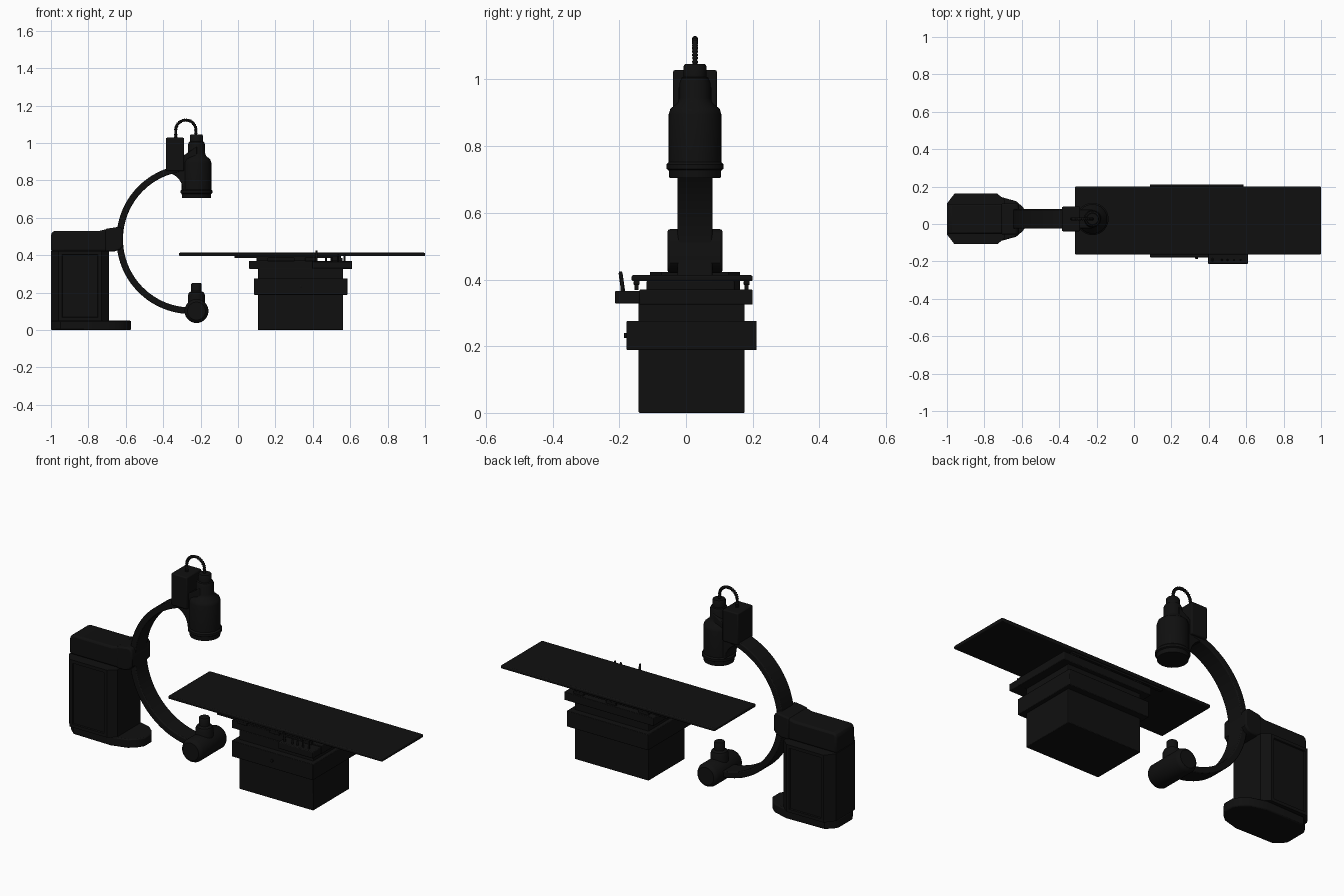
import bpy, bmesh, math
from math import sin, cos, pi, radians
from mathutils import Matrix, Vector

if "Cube" in bpy.data.objects:
    bpy.data.objects.remove(bpy.data.objects["Cube"])

dark = bpy.data.materials.new("dark_finish")
dark.diffuse_color = (0.005, 0.005, 0.005, 1)
dark.use_nodes = True
dark.node_tree.nodes["Principled BSDF"].inputs["Base Color"].default_value = dark.diffuse_color
CY = 0.027            # centre line of the imaging arm in y


def finish(name, bm, bevel=0.0, segments=2):
    bmesh.ops.recalc_face_normals(bm, faces=bm.faces)
    me = bpy.data.meshes.new(name)
    bm.to_mesh(me)
    bm.free()
    ob = bpy.data.objects.new(name, me)
    bpy.context.collection.objects.link(ob)
    me.materials.append(dark)
    if bevel:
        m = ob.modifiers.new("soft_edges", 'BEVEL')
        m.width, m.segments, m.limit_method = bevel, segments, 'ANGLE'
        m.angle_limit = radians(40)
    bpy.ops.object.select_all(action='DESELECT')
    ob.select_set(True)
    bpy.context.view_layer.objects.active = ob
    bpy.ops.object.shade_smooth_by_angle(angle=radians(35))
    return ob


def prism(name, pts, axis, lo, hi, bevel=0.0, inset=None):
    """Extrude an xy outline along z, or an xz outline along y."""
    bm = bmesh.new()
    put = (lambda a, b, h: (a, b, h)) if axis == 'z' else (lambda a, b, h: (a, h, b))
    face = bm.faces.new([bm.verts.new(put(a, b, lo)) for a, b in pts])
    ext = bmesh.ops.extrude_face_region(bm, geom=[face])
    off = Vector(put(0, 0, hi - lo))
    bmesh.ops.translate(bm, vec=off, verts=[v for v in ext['geom'] if isinstance(v, bmesh.types.BMVert)])
    bmesh.ops.recalc_face_normals(bm, faces=bm.faces)
    if inset:
        sides = [f for f in bm.faces if abs(f.normal.y) > 0.99]
        bmesh.ops.inset_individual(bm, faces=sides, thickness=inset, depth=0)
        bmesh.ops.inset_individual(bm, faces=sides, thickness=0.004, depth=-0.006)
    return finish(name, bm, bevel)


def box(name, x0, x1, y0, y1, z0, z1, bevel=0.003):
    return prism(name, [(x0, y0), (x1, y0), (x1, y1), (x0, y1)], 'z', z0, z1, bevel)


def lathe(name, profile, origin, tilt=None, steps=40):
    """Spin (radius, height) points round z, then tilt and place."""
    bm = bmesh.new()
    vs = [bm.verts.new((r, 0, h)) for r, h in profile]
    es = [bm.edges.new(p) for p in zip(vs, vs[1:])]
    bmesh.ops.spin(bm, geom=vs + es, cent=(0, 0, 0), axis=(0, 0, 1), angle=2 * pi, steps=steps)
    bmesh.ops.remove_doubles(bm, verts=bm.verts, dist=1e-5)
    m = Matrix.Translation(origin) @ (tilt or Matrix())
    bmesh.ops.transform(bm, matrix=m, verts=bm.verts)
    return finish(name, bm)


def rod(name, r, h, origin, tilt=None):
    return lathe(name, [(0, 0), (r, 0), (r, h * 0.9), (r * 0.7, h), (0, h)], origin, tilt, 16)


def mirrored(half):
    """Complete an outline of (x, half width) about the arm centre line."""
    return [(x, CY + w) for x, w in half] + [(x, CY - w) for x, w in reversed(half)]


# Stand: foot, cabinet with side panels, head and collar
prism("stand_foot", mirrored([(-1, .06), (-.985, .085), (-.95, .115), (-.72, .12), (-.63, .095),
                              (-.595, .065), (-.572, .03)]), 'z', 0, .05, .006)
prism("stand_cabinet", mirrored([(-1, .083), (-.96, .135), (-.73, .135), (-.69, .1)]),
      'z', .048, .422, 0, .025)
prism("stand_head", [(-1, .42), (-1, .515), (-.985, .53), (-.74, .53), (-.7, .54), (-.66, .54),
                     (-.66, .425), (-.7, .42)], 'y', CY - .08, CY + .08, .012)
prism("arm_collar", [(-.71, .42), (-.71, .54), (-.64, .551), (-.625, .548), (-.614, .53),
                     (-.614, .45), (-.63, .43), (-.66, .42)], 'y', CY - .083, CY + .083, .008)

# C-shaped arm with side grooves
angles = [radians(100 + 174 * i / 48) for i in range(49)]


def arc(r):
    return [(-.25 + r * cos(a), .485 + r * sin(a)) for a in angles]


prism("c_arm", arc(.4) + arc(.365)[::-1], 'y', CY - .052, CY + .052, .005)

# Upper detector: mounting box, curved gusset and bottle-shaped housing
box("detector_mount", -.385, -.288, CY - .066, CY + .066, .85, 1.028, .006)
gusset = [(-.385 + .09 * sin(t), .745 + .095 * cos(t)) for t in [i * pi / 20 for i in range(11)]]
prism("detector_gusset", gusset + [(-.22, .745), (-.22, .98), (-.385, .87)], 'y',
      CY - .05, CY + .05, .004)
lathe("detector_housing", [(0, .705), (.077, .705), (.079, .728), (.086, .732), (.086, .745),
                           (.079, .752), (.079, .895), (.074, .912), (.052, .93), (.046, .945),
                           (.046, .99), (.04, 1.005), (.034, 1.008), (.034, 1.04), (.03, 1.046),
                           (0, 1.046)], (-.222, CY, 0))

# Ribbed cable looping over the detector
curve = bpy.data.curves.new("detector_cable", 'CURVE')
curve.dimensions, curve.bevel_depth, curve.bevel_resolution = '3D', .009, 2
path = [(-.333, 1.02 + .002 * i) for i in range(15)]
path += [(-.279 - .054 * cos(t), 1.068 + .054 * sin(t)) for t in [i * pi / 64 for i in range(65)]]
path += [(-.225, 1.066 - .003 * i) for i in range(10)]
sp = curve.splines.new('POLY')
sp.points.add(len(path) - 1)
for i, (x, z) in enumerate(path):
    sp.points[i].co = (x, CY, z, 1)
    sp.points[i].radius = 1.0 if i % 4 < 2 else .72
curve.materials.append(dark)
bpy.context.collection.objects.link(bpy.data.objects.new("detector_cable", curve))

# Lower x-ray source: horizontal drum with upright collimator
lathe("source_drum", [(0, -.12), (.048, -.12), (.058, -.113), (.064, -.1), (.064, .1), (.058, .113),
                      (.048, .12), (0, .12)], (-.222, .022, .101), Matrix.Rotation(pi / 2, 4, 'X'))
lathe("source_collimator", [(0, .1), (.046, .1), (.046, .185), (.04, .2), (.028, .207), (.028, .245),
                            (.025, .25), (0, .25)], (-.222, .022, 0))

# Patient table: pedestal, skirt, slab and top
box("table_pedestal", .107, .562, -.142, .176, 0, .33)
box("table_skirt", .085, .585, -.178, .212, .188, .276)
box("table_slab", .06, .61, -.14, .2, .325, .37)
box("slide_block", .15, .42, -.118, .145, .368, .396)
box("table_top", -.315, 1, -.163, .2, .395, .413, .005)

# Slide rails with their supports
for side, y in (("front", -.148), ("back", .182)):
    box(side + "_rail", -.02, .55, y - .009, y + .009, .384, .396, .002)
    for i in range(3):
        x = .1 + .2 * i
        box(f"{side}_rail_support_{i}", x, x + .06, y - .006, y + .006, .368, .386, .001)

# Control panel, joystick and buttons
box("control_panel", .395, .61, -.213, -.138, .328, .366, .004)
lean = Matrix.Rotation(radians(-8), 4, 'X') @ Matrix.Identity(4)
rod("joystick", .006, .065, (.42, -.188, .36), Matrix.Rotation(radians(8), 4, 'X'))
for i, x in enumerate((.47, .5, .535, .57)):
    rod(f"control_lever_{i}", .005, .028 if i < 2 else .042, (x, -.192, .362))
rod("skirt_knob", .008, .01, (.335, -.176, .232), Matrix.Rotation(pi / 2, 4, 'X'))
